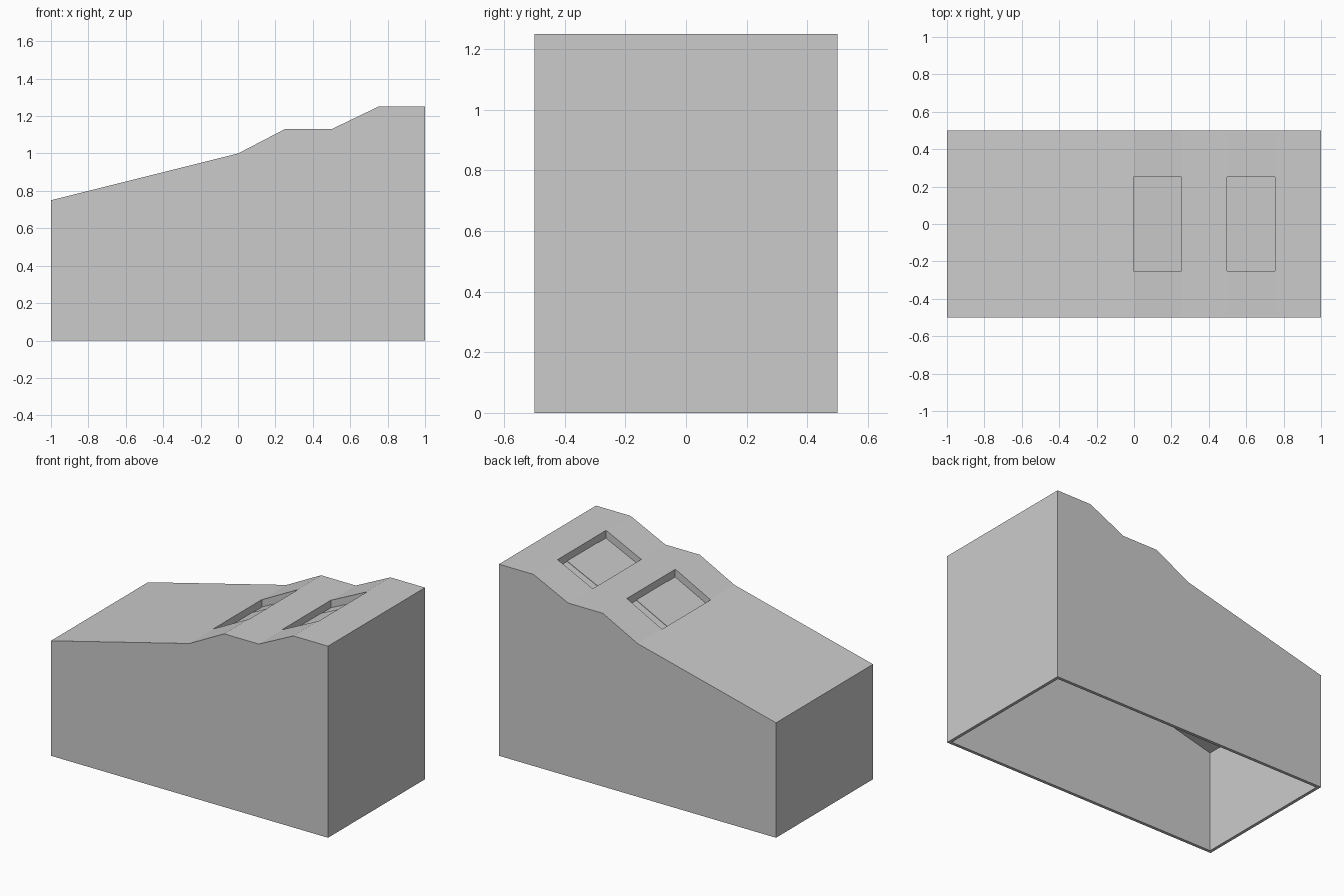
import bpy

if "Cube" in bpy.data.objects:
    bpy.data.objects.remove(bpy.data.objects["Cube"])

WALL = 0.02      # side wall thickness
ROOF = 0.10      # roof thickness, measured vertically
DEPTH = 0.05     # depth of the roof recesses


def prism(name, profile, y0, y1):
    """Extrude an x-z outline (anticlockwise seen from the front) from y0 to y1."""
    n = len(profile)
    verts = [(x, y, z) for y in (y0, y1) for x, z in profile]
    faces = [tuple(range(n)), tuple(range(2 * n - 1, n - 1, -1))]
    faces += [(i, i + n, (i + 1) % n + n, (i + 1) % n) for i in range(n)]
    mesh = bpy.data.meshes.new(name)
    mesh.from_pydata(verts, [], faces)
    obj = bpy.data.objects.new(name, mesh)
    bpy.context.collection.objects.link(obj)
    return obj


def cut(target, cutter):
    """Subtract the cutter for good and remove it."""
    cutter.hide_render = True
    mod = target.modifiers.new("cut", 'BOOLEAN')
    mod.operation = 'DIFFERENCE'
    mod.solver = 'EXACT'
    mod.object = cutter
    bpy.context.view_layer.objects.active = target
    bpy.ops.object.modifier_apply(modifier=mod.name)
    bpy.data.objects.remove(cutter)


# Roof line, from the high end to the low end
roof = [(1, 1.25), (0.75, 1.25), (0.5, 1.13), (0.25, 1.13), (0, 1.0), (-1, 0.75)]

# Housing: hollow body, open underneath
housing = prism("housing", [(-1, 0), (1, 0)] + roof, -0.5, 0.5)
xi = 1 - WALL
inner = [(xi, 1.25 - ROOF)] + [(x, z - ROOF) for x, z in roof[1:-1]]
inner.append((-xi, 0.75 + 0.25 * WALL - ROOF))
cut(housing, prism("cavity_cutter", [(-xi, -0.2), (xi, -0.2)] + inner,
                   -0.5 + WALL, 0.5 - WALL))

# Recessed windows on the two steep roof slopes, each with a paler pane
glass = bpy.data.materials.new("pale_pane")
glass.diffuse_color = (0.95, 0.95, 0.95, 1)
glass.use_nodes = True
glass.node_tree.nodes["Principled BSDF"].inputs["Base Color"].default_value = glass.diffuse_color
for side, x0, z0, rise in (("lower", 0, 1.0, 0.13), ("upper", 0.5, 1.13, 0.12)):
    a, b = x0 - 0.003, x0 + 0.253
    floor = z0 - DEPTH
    cut(housing, prism("recess_cutter",
                       [(a, floor), (b, floor + rise), (b, z0 + 0.4), (a, z0 + 0.4)],
                       -0.25, 0.25))
    pane = prism(side + "_window_pane",
                 [(a, floor - 0.01), (b, floor + rise - 0.01),
                  (b, floor + rise + 0.003), (a, floor + 0.003)], -0.17, 0.15)
    pane.data.materials.append(glass)
